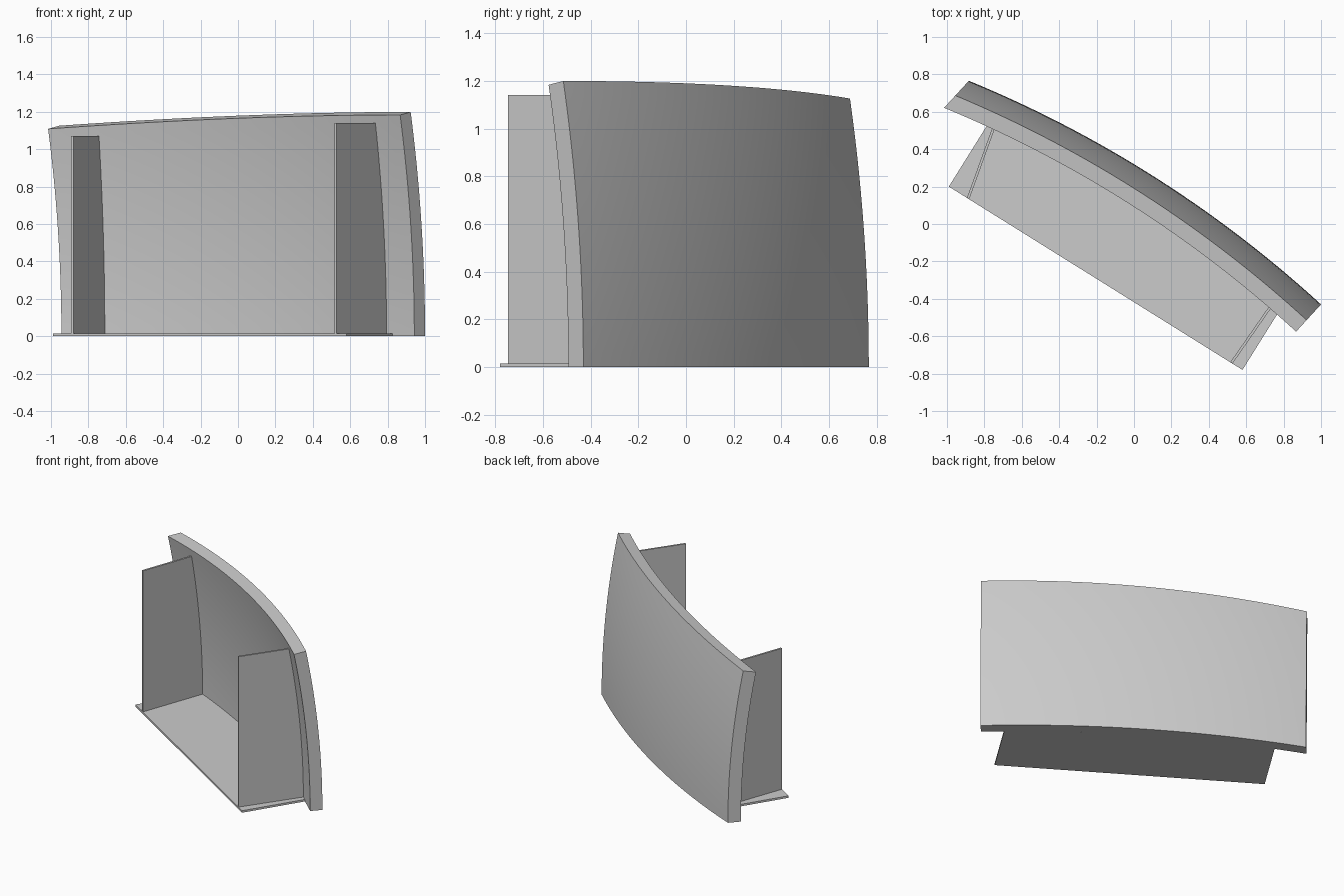
import bpy, bmesh, math
from mathutils import Vector

cube = bpy.data.objects.get("Cube")
if cube:
    bpy.data.objects.remove(cube, do_unlink=True)

grey = bpy.data.materials.new("plain grey")
grey.use_nodes = True
colour = (0.6, 0.6, 0.6, 1)
grey.diffuse_color = colour
grey.node_tree.nodes["Principled BSDF"].inputs["Base Color"].default_value = colour

# Shared spherical frame: "out" points away from the centre, "along" runs to the far end
R_OUT, R_IN = 6.37, 6.285
LENGTH, RISE = 2.196, math.radians(10.85)
FLOOR = 0.015
turn = math.radians(47.5)
out = Vector((math.cos(turn), math.sin(turn), 0))
along = Vector((-out.y, out.x, 0))
up = Vector((0, 0, 1))
centre = Vector((1, -0.43, 0)) - out * R_OUT


def loft(name, rings):
    """Bridge equal closed rings into a capped solid."""
    bm = bmesh.new()
    loops = [[bm.verts.new(p) for p in ring] for ring in rings]
    for a, b in zip(loops, loops[1:]):
        for i in range(len(a)):
            j = (i + 1) % len(a)
            bm.faces.new((a[i], a[j], b[j], b[i]))
    bm.faces.new(loops[0])
    bm.faces.new(loops[-1])
    bmesh.ops.recalc_face_normals(bm, faces=bm.faces)
    mesh = bpy.data.meshes.new(name)
    bm.to_mesh(mesh)
    bm.free()
    mesh.materials.append(grey)
    obj = bpy.data.objects.new(name, mesh)
    bpy.context.collection.objects.link(obj)
    bpy.ops.object.select_all(action='DESELECT')
    obj.select_set(True)
    bpy.context.view_layer.objects.active = obj
    bpy.ops.object.shade_smooth_by_angle(angle=math.radians(30))
    return obj


def hit(point, direction):
    """Where a ray from a point meets the inside of the curved panel."""
    d = direction.normalized()
    rel = point - centre
    b = rel.dot(d)
    return point + d * (-b + math.sqrt(b * b - rel.dot(rel) + R_IN ** 2))


# Curved panel: arcs swept about the axis, with flat ends
def arc(radius, v, steps=20):
    r = math.sqrt(radius ** 2 - v ** 2)
    angles = [RISE * i / steps for i in range(steps + 1)]
    return [centre + along * v + (out * math.cos(a) + up * math.sin(a)) * r
            for a in angles]


stations = [LENGTH * i / 32 for i in range(33)]
loft("curved_panel", [arc(R_OUT, v) + arc(R_IN, v)[::-1] for v in stations])

# Floor plate: straight front edge, back edge fitted to the panel
front_left = Vector((-0.99, 0.20, 0))
front_right = Vector((0.58, -0.78, 0))
edge = front_right - front_left
inward = Vector((-edge.y, edge.x, 0))
back = [hit(front_right.lerp(front_left, i / 24), inward) for i in range(25)]
outline = [front_left, front_right] + back
loft("floor_plate", [[p + up * z for p in outline] for z in (0, FLOOR)])


# Side walls: upright front edge, back edge fitted to the panel
def wall(name, front, direction, top, thickness=0.014, steps=16):
    side = Vector((-direction.y, direction.x, 0)).normalized() * thickness
    rings = []
    for i in range(steps + 1):
        a = front + up * (FLOOR + (top - FLOOR) * i / steps)
        b = a + side
        rings.append([a, b, hit(b, direction), hit(a, direction)])
    loft(name, rings)


wall("wall_at_right_end", Vector((-0.88, 0.135, 0)), Vector((0.34, 0.94, 0)), 1.07)
wall("wall_at_left_end", Vector((0.527, -0.746, 0)), Vector((0.57, 0.82, 0)), 1.14)
